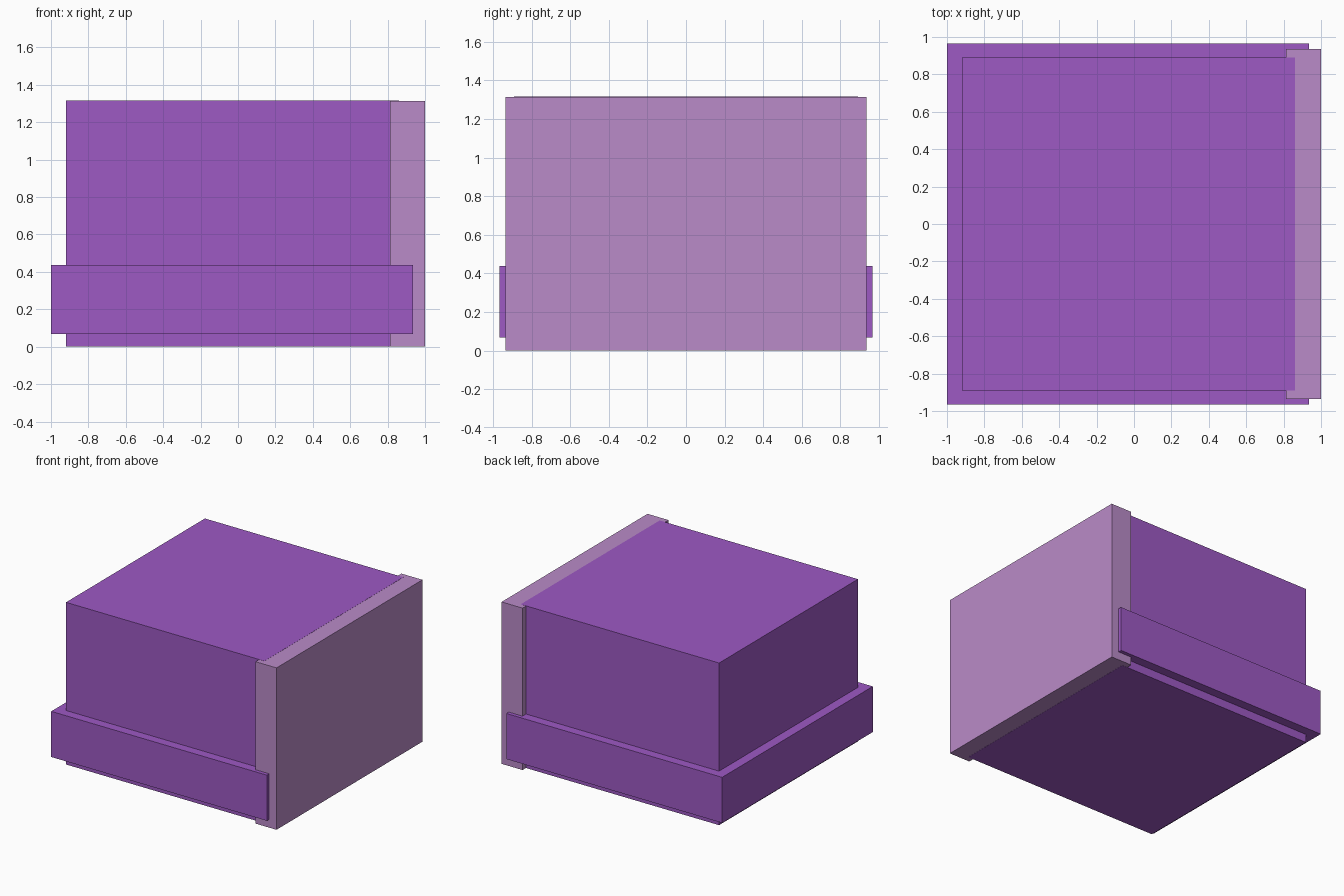
import bpy
from mathutils import Vector

cube = bpy.data.objects.get("Cube")
if cube:
    bpy.data.objects.remove(cube, do_unlink=True)


def make_material(name, rgb):
    mat = bpy.data.materials.new(name)
    mat.use_nodes = True
    color = (*rgb, 1.0)
    mat.diffuse_color = color
    mat.node_tree.nodes["Principled BSDF"].inputs["Base Color"].default_value = color
    return mat


def add_box(name, low, high, mat):
    """Box spanning two opposite corners."""
    low, high = Vector(low), Vector(high)
    bpy.ops.mesh.primitive_cube_add(size=1, location=(low + high) / 2)
    box = bpy.context.object
    box.name = name
    box.scale = high - low
    bpy.ops.object.transform_apply(location=False, rotation=False, scale=True)
    box.data.materials.append(mat)
    return box


purple = make_material("purple", (0.337, 0.100, 0.552))
lilac = make_material("lilac", (0.491, 0.258, 0.578))

# Main block, a hair taller than the end panel it runs into
add_box("body", (-0.92, -0.89, 0), (0.86, 0.89, 1.315), purple)

# Wide band around the lower part of the block
add_box("lower_band", (-1, -0.965, 0.068), (0.935, 0.965, 0.438), purple)

# Pale panel closing the left end
add_box("end_panel", (0.812, -0.935, 0.001), (1, 0.935, 1.314), lilac)
